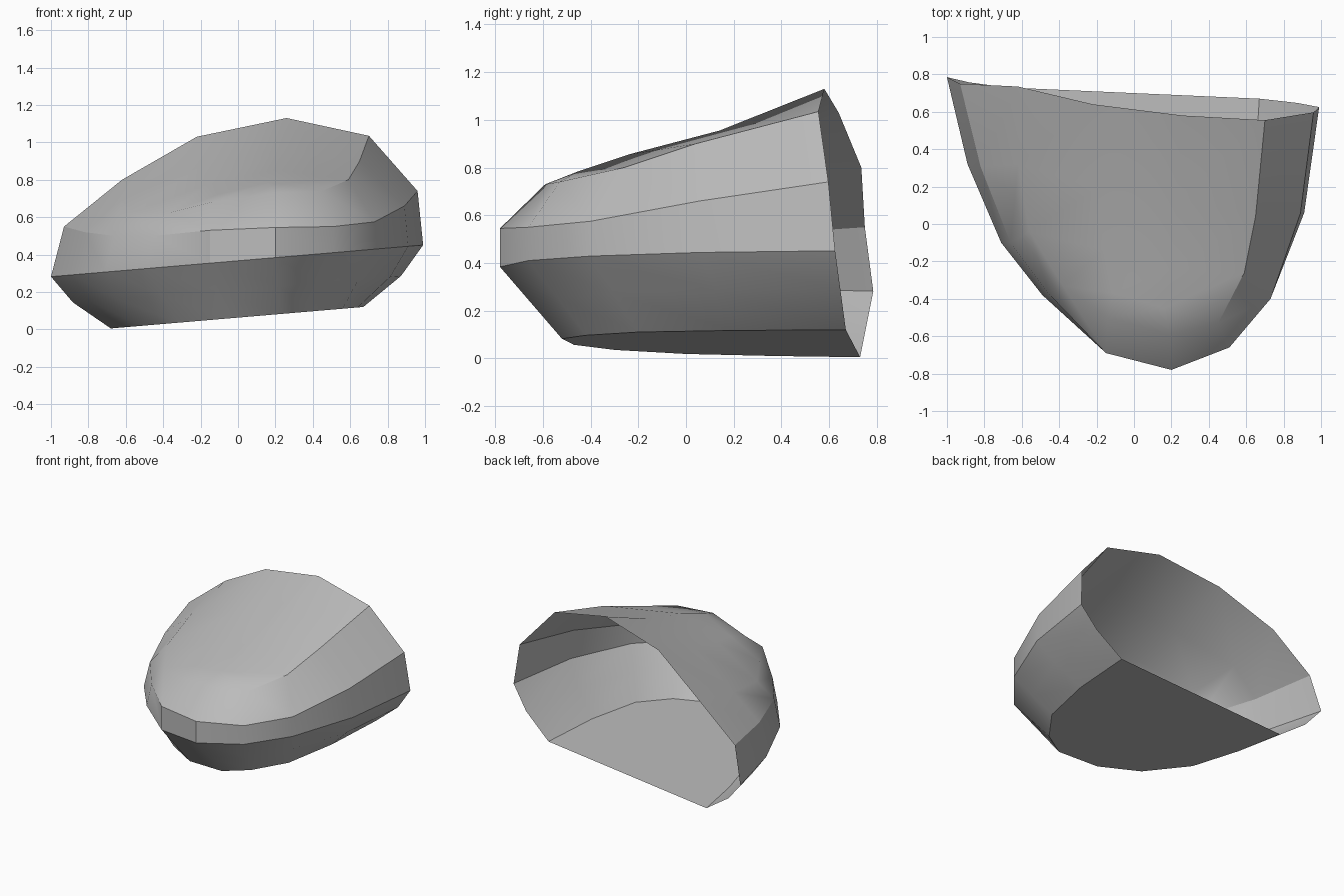
import bpy
import bmesh
from mathutils import Vector

# Remove only the default cube
default_cube = bpy.data.objects.get("Cube")
if default_cube:
    bpy.data.objects.remove(default_cube, do_unlink=True)


def make_material(name, colour):
    material = bpy.data.materials.new(name)
    material.use_nodes = True
    material.diffuse_color = colour
    shader = material.node_tree.nodes["Principled BSDF"]
    shader.inputs["Base Color"].default_value = colour
    return material


def tilted_ring(outline, height, tilt):
    """Lift a plan outline onto a plane that rises towards +x."""
    return [Vector((x, y, height + tilt * x)) for x, y in outline]


def add_strip(bm, first, second):
    """Join two rows of vertices with a strip of quads."""
    for i in range(len(first) - 1):
        bm.faces.new((first[i], first[i + 1], second[i + 1], second[i]))


# Plan outlines, running from the left rim round the front to the right rim
sole_outline = [(.67, .67), (.64, .2), (.56, -.2), (.4, -.42), (.23, -.52),
                (-.07, -.47), (-.32, -.3), (-.52, 0), (-.62, .37), (-.68, .73)]
widest_outline = [(.99, .625), (.91, .06), (.73, -.4), (.51, -.66), (.2, -.78),
                  (-.15, -.69), (-.49, -.38), (-.71, -.1), (-.89, .32), (-1, .785)]

sole_ring = tilted_ring(sole_outline, .063, .085)
widest_ring = tilted_ring(widest_outline, .367, .085)

# Lower wall swells slightly sideways towards the rim
lower_ring = []
for low, wide in zip(sole_ring, widest_ring):
    point = (low + wide) / 2
    point.x *= 1.05 if point.y > -.2 else 1.0
    lower_ring.append(point)

# Upper wall stands nearly upright above the widest ring
upper_profile = [(.96, .74), (.89, .66), (.73, .575), (.51, .55), (.2, .545),
                 (-.15, .53), (-.45, .5), (-.66, .5), (-.82, .52), (-.93, .55)]
upper_ring = []
for wide, (x, z) in zip(widest_ring, upper_profile):
    y = wide.y * .955 if wide.y > 0 else wide.y
    upper_ring.append(Vector((x, y, z)))

# Shoulder where the wall turns into the crown
shoulder_ring = [(.7, .555, 1.035), (.65, .04, .9), (.59, -.26, .8),
                 (.45, -.53, .74), (.19, -.59, .73), (-.14, -.5, .68),
                 (-.38, -.33, .62), (-.56, -.04, .63), (-.62, .32, .7),
                 (-.62, .735, .8)]

# Ridge points of the crown, from the rim to the front
crown_left = [(.26, .58, 1.13), (.23, .14, .955), (.2, -.24, .855), (.16, -.45, .785)]
crown_right = [(-.22, .64, 1.03), (-.2, .19, .87), (-.16, -.14, .775), (-.11, -.37, .72)]

# Build the shell walls
bm = bmesh.new()
rings = []
for ring in (sole_ring, lower_ring, widest_ring, upper_ring, shoulder_ring):
    rings.append([bm.verts.new(point) for point in ring])
for lower, upper in zip(rings, rings[1:]):
    add_strip(bm, lower, upper)

# Close the sole, leaving the back open
sole_face = bm.faces.new(rings[0])

# Build the crown as rows from left shoulder to right shoulder
shoulder = rings[-1]
rows = []
for i, (left, right) in enumerate(zip(crown_left, crown_right)):
    rows.append([shoulder[i], bm.verts.new(left),
                 bm.verts.new(right), shoulder[-1 - i]])
for row, next_row in zip(rows, rows[1:]):
    add_strip(bm, row, next_row)

# Close the front of the crown
front = rows[-1]
middle = len(rows)
left_tip, right_tip = shoulder[middle], shoulder[middle + 1]
bm.faces.new((front[0], front[1], left_tip))
bm.faces.new((front[1], front[2], right_tip, left_tip))
bm.faces.new((front[2], front[3], right_tip))

# Point all faces outwards
bmesh.ops.recalc_face_normals(bm, faces=bm.faces[:])
sole_face.normal_update()
if sole_face.normal.z > 0:
    bmesh.ops.reverse_faces(bm, faces=bm.faces[:])

mesh = bpy.data.meshes.new("open_shell")
bm.to_mesh(mesh)
bm.free()
mesh.materials.append(make_material("mid grey", (.5, .5, .5, 1)))

shell = bpy.data.objects.new("open_shell", mesh)
bpy.context.collection.objects.link(shell)

# Smooth the broad surfaces and keep the creases sharp
bpy.ops.object.select_all(action="DESELECT")
shell.select_set(True)
bpy.context.view_layer.objects.active = shell
bpy.ops.object.shade_smooth_by_angle()
